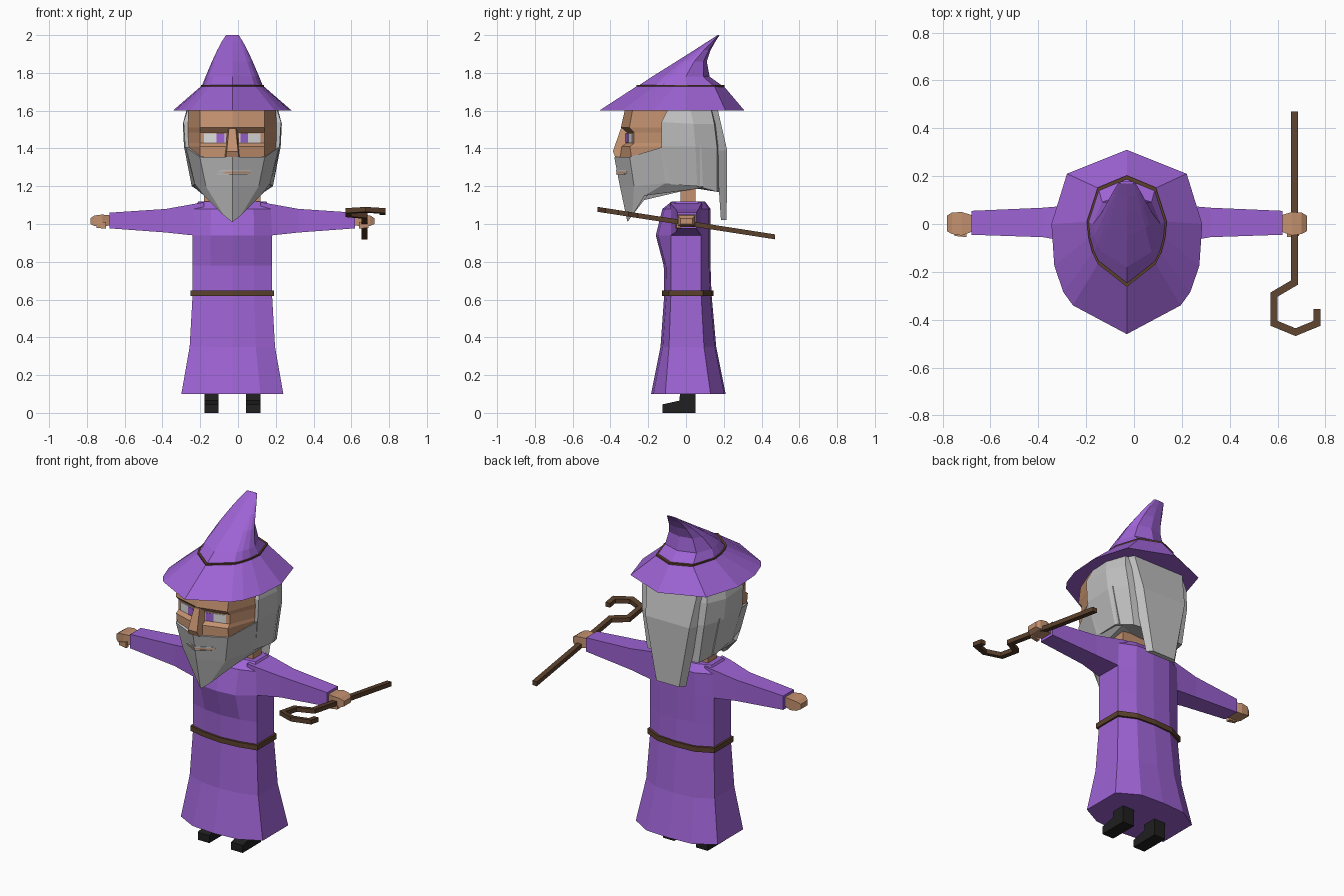
import bpy, bmesh, math
from mathutils import Vector

CX = -0.03  # body axis


def material(name, rgb):
    m = bpy.data.materials.new(name)
    m.diffuse_color = (*rgb, 1)
    return m


PURPLE = material("purple cloth", (0.34, 0.125, 0.66))
SKIN = material("skin", (0.55, 0.285, 0.16))
GREY = material("grey hair", (0.53, 0.53, 0.53))
BROWN = material("brown wood", (0.105, 0.052, 0.026))
BLACK = material("black leather", (0.014, 0.014, 0.014))
WHITE = material("eye white", (0.72, 0.72, 0.72))


def loft(name, rings, mat):
    """Skin closed rings of equal length and cap both ends."""
    bm = bmesh.new()
    vs = [[bm.verts.new(p) for p in r] for r in rings]
    n = len(rings[0])
    for a, b in zip(vs, vs[1:]):
        for i in range(n):
            j = (i + 1) % n
            bm.faces.new((a[i], a[j], b[j], b[i]))
    bm.faces.new(vs[0])
    bm.faces.new(vs[-1])
    bmesh.ops.recalc_face_normals(bm, faces=bm.faces)
    me = bpy.data.meshes.new(name)
    bm.to_mesh(me)
    bm.free()
    me.materials.append(mat)
    ob = bpy.data.objects.new(name, me)
    bpy.context.collection.objects.link(ob)
    return ob


def sym(half, z=None):
    """Full ring from its right half, listed front to back."""
    pts = [(p[0], p[1], p[2] if z is None else z) for p in half]
    left = [(-x, y, h) for x, y, h in reversed(pts) if x > 1e-6]
    return [(x + CX, y, h) for x, y, h in pts + left]


def rect(x, y0, y1, z0, z1):
    return [(x, y0, z0), (x, y1, z0), (x, y1, z1), (x, y0, z1)]


# Robe
def robe_ring(z, hw, yf, s0, s1, yb, grow=0):
    hw, yf, s0, s1, yb = hw + grow, yf - grow, s0 - grow, s1 + grow, yb + grow
    return sym([(0, yf), (hw * 0.55, yf + 0.012), (hw, s0), (hw, s1),
                (hw * 0.55, yb - 0.008), (0, yb)], z)


loft("robe", [robe_ring(*r) for r in (
    (0.10, 0.27, -0.185, -0.11, 0.13, 0.21),
    (0.35, 0.226, -0.135, -0.09, 0.095, 0.16),
    (0.63, 0.21, -0.115, -0.08, 0.08, 0.135),
    (0.78, 0.21, -0.118, -0.08, 0.08, 0.13),
    (0.94, 0.21, -0.16, -0.08, 0.08, 0.13),
    (1.08, 0.205, -0.125, -0.08, 0.08, 0.13),
    (1.12, 0.18, -0.075, -0.05, 0.06, 0.10))], PURPLE)

# Belt
loft("belt", [robe_ring(z, 0.21, -0.115, -0.08, 0.08, 0.135, 0.011)
              for z in (0.618, 0.648)], BROWN)

# Sleeves, hands, shoes
for side, s in (("left", -1), ("right", 1)):
    def along(rows):
        return [rect(CX + s * r[0], *r[1:]) for r in rows]

    loft(side + "_sleeve", along([
        (0.15, -0.085, 0.085, 0.93, 1.115),
        (0.21, -0.08, 0.08, 0.94, 1.105),
        (0.35, -0.055, 0.068, 0.955, 1.08),
        (0.65, -0.045, 0.055, 0.977, 1.06)]), PURPLE)
    loft(side + "_hand", along([
        (0.64, -0.03, 0.035, 0.995, 1.045),
        (0.69, -0.048, 0.05, 0.985, 1.05),
        (0.73, -0.042, 0.048, 0.99, 1.045),
        (0.752, -0.03, 0.035, 1.0, 1.03)]), SKIN)
    loft(side + "_thumb", along([
        (0.67, -0.055, -0.03, 0.975, 1.01),
        (0.72, -0.05, -0.03, 0.98, 1.0)]), SKIN)
    profile = [(-0.125, 0), (0.05, 0), (0.05, 0.12), (-0.03, 0.12),
               (-0.035, 0.065), (-0.125, 0.045)]
    loft(side + "_shoe", [[(CX + s * x, y, z) for y, z in profile]
                          for x in (0.072, 0.148)], BLACK)

# Neck
loft("neck", [sym([(0.15, -0.03), (0.15, 0.05)], z) for z in (1.09, 1.3)], SKIN)

# Head with brow ridge and recessed eye band
loft("head", [sym([(0, c), (0.17, k), (sx, -0.13), (sx - 0.01, 0.06)], z)
              for z, c, k, sx in (
    (1.33, -0.365, -0.285, 0.22), (1.41, -0.35, -0.297, 0.23),
    (1.428, -0.325, -0.275, 0.232), (1.485, -0.32, -0.275, 0.235),
    (1.51, -0.345, -0.30, 0.235), (1.62, -0.32, -0.28, 0.23))], SKIN)

# Nose
loft("nose", [sym([(w, y), (w + 0.01, -0.30)], z) for z, w, y in (
    (1.355, 0.035, -0.375), (1.385, 0.03, -0.387), (1.505, 0.018, -0.345))], SKIN)


# Eyes: thin plates lying on the recessed band
def eye_plate(name, s, x0, x1, z0, z1, lift, mat):
    def ring(d):
        return [(CX + s * x, -0.3225 + 0.28 * x - d, z)
                for x, z in ((x0, z0), (x1, z0), (x1, z1), (x0, z1))]
    loft(name, [ring(lift - 0.004), ring(lift)], mat)


for side, s in (("left", -1), ("right", 1)):
    eye_plate(side + "_eye", s, 0.035, 0.15, 1.43, 1.48, 0.006, WHITE)
    eye_plate(side + "_iris", s, 0.042, 0.083, 1.431, 1.479, 0.009, PURPLE)

# Beard
loft("beard", [sym(r) for r in (
    [(0, -0.38, 1.355), (0.172, -0.298, 1.355), (0.245, -0.132, 1.405), (0.248, 0.08, 1.42)],
    [(0, -0.35, 1.2), (0.14, -0.275, 1.2), (0.2, -0.11, 1.215), (0.21, 0.09, 1.2)],
    [(0, -0.31, 1.01), (0.045, -0.285, 1.045), (0.15, -0.22, 1.15), (0.19, 0.09, 1.19)],
    [(0, -0.26, 1.10), (0.02, -0.25, 1.12), (0.08, -0.18, 1.18), (0.1, 0.09, 1.2)])], GREY)


# Mouth: two lips wrapped round the beard with a dark slit between them
def lip(name, z, h, out, w, mat):
    loft(name, [sym([(0, -0.362 - out), (w, -0.362 - out + 0.55 * w),
                     (w, -0.35 + 0.55 * w), (0, -0.345)], zz)
                for zz in (z, z + h)], mat)


lip("upper_lip", 1.278, 0.008, 0.009, 0.1, GREY)
lip("mouth", 1.268, 0.010, 0.005, 0.095, SKIN)
lip("lower_lip", 1.262, 0.006, 0.009, 0.08, GREY)

# Hair around the sides and back
loft("hair", [sym(r) for r in (
    [(0.232, -0.09, 1.62), (0.238, 0.02, 1.62), (0.2, 0.13, 1.62), (0, 0.15, 1.62)],
    [(0.258, -0.13, 1.54), (0.262, 0.04, 1.53), (0.215, 0.15, 1.53), (0, 0.18, 1.53)],
    [(0.25, -0.13, 1.41), (0.256, 0.05, 1.41), (0.205, 0.165, 1.4), (0, 0.195, 1.4)],
    [(0.2, -0.08, 1.21), (0.215, 0.06, 1.2), (0.17, 0.165, 1.17), (0, 0.19, 1.17)])], GREY)

# Long tapering lock down the back
loft("back_lock", [sym([(w + 0.025, y0), (w, y1)], z) for z, w, y0, y1 in (
    (1.62, 0.17, 0.12, 0.165), (1.39, 0.145, 0.16, 0.218),
    (1.02, 0.075, 0.185, 0.215))], GREY)

# Hat: brim, band and bent cone
brim = [(0, -0.46), (0.225, -0.34), (0.265, -0.285), (0.303, -0.175),
        (0.315, 0), (0.25, 0.21), (0, 0.31)]
base = [(0, -0.26), (0.12, -0.165), (0.142, -0.12), (0.158, -0.06),
        (0.165, 0.01), (0.12, 0.15), (0, 0.2)]


def cone_ring(z, hw, yf, yb, tilt=0):
    f = (yb - yf) / 0.46
    return sym([(x * hw / 0.165, yf + (y + 0.26) * f, z) for x, y in base])


loft("hat_brim", [sym(brim, 1.6), sym(base, 1.73)], PURPLE)
loft("hat_band", [cone_ring(z, 0.167, -0.263, 0.203) for z in (1.726, 1.736)], BROWN)
loft("hat_cone", [cone_ring(*r) for r in (
    (1.73, 0.162, -0.255, 0.195), (1.78, 0.142, -0.18, 0.125),
    (1.86, 0.108, -0.052, 0.11), (1.92, 0.08, 0.043, 0.13),
    (1.965, 0.056, 0.113, 0.155), (2.0, 0.034, 0.168, 0.178))], PURPLE)

# Crooked staff: square tube with mitred bends, lying on a slope
path = [Vector(p) for p in ((0.67, 0.47), (0.67, -0.245), (0.585, -0.295),
                            (0.585, -0.415), (0.675, -0.452), (0.765, -0.415),
                            (0.765, -0.355))]
rings = []
for i, p in enumerate(path):
    d0 = (p - path[max(i - 1, 0)]).normalized() if i else (path[1] - p).normalized()
    d1 = (path[i + 1] - p).normalized() if i < len(path) - 1 else d0
    t = (d0 + d1).normalized()
    n = Vector((-t.y, t.x)) * 0.015 / max(t.dot(d0), 0.3)
    ring = []
    for k, h in ((1, -0.013), (1, 0.013), (-1, 0.013), (-1, -0.013)):
        q = p + n * k
        ring.append((q.x, q.y, 1.005 - 0.155 * q.y + h))
    rings.append(ring)
loft("staff", rings, BROWN)
